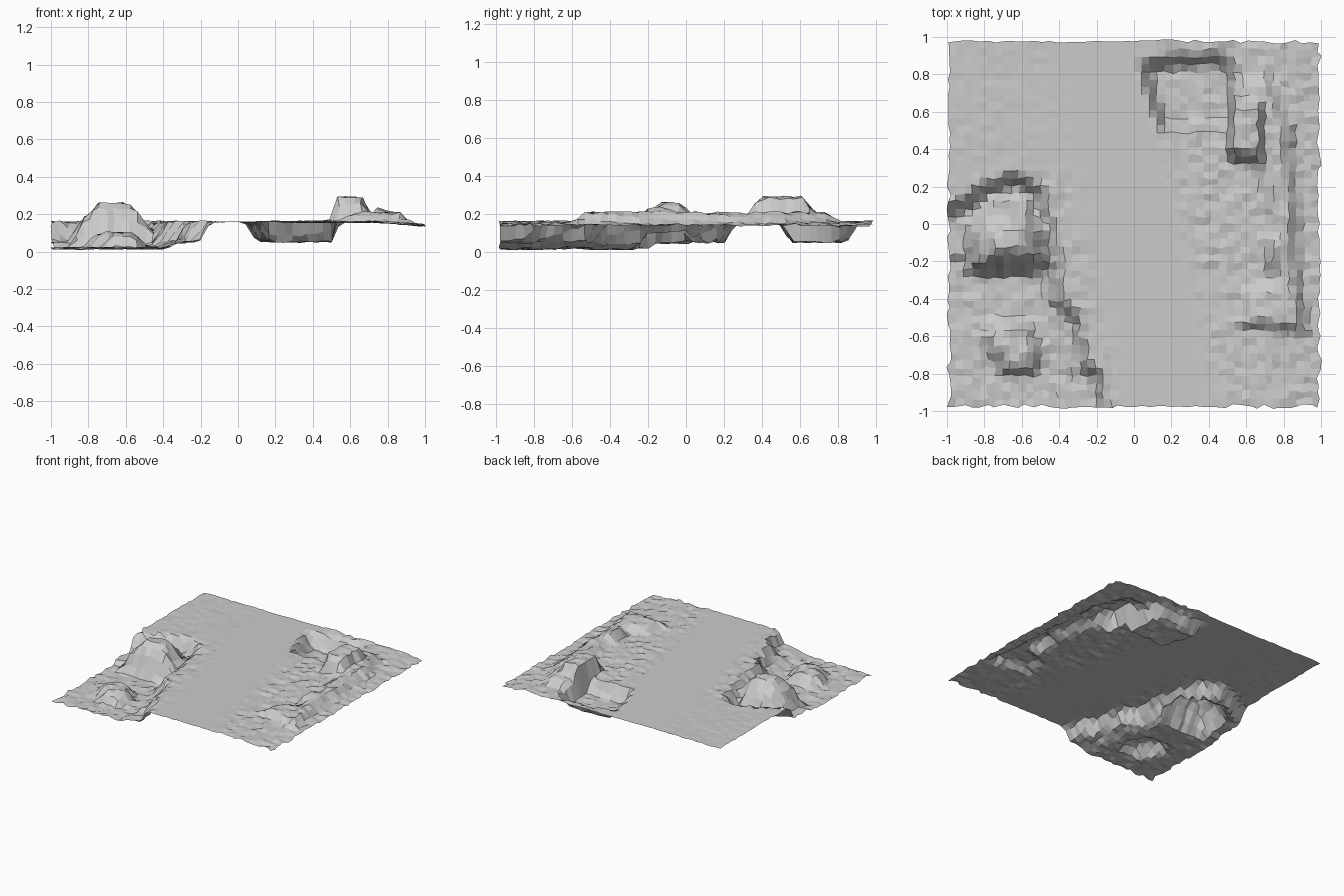
import bpy, bmesh, random, math
from mathutils import Vector
from mathutils.geometry import intersect_point_line

if "Cube" in bpy.data.objects:
    bpy.data.objects.remove(bpy.data.objects["Cube"])

random.seed(4)
BASE = 0.16
N = 48


def depth_inside(p, poly):
    """Distance inside a polygon outline (negative when outside)."""
    inside, best = False, 9.0
    for i, a in enumerate(poly):
        b = poly[i - 1]
        if (a[1] > p.y) != (b[1] > p.y):
            if p.x < (b[0] - a[0]) * (p.y - a[1]) / (b[1] - a[1]) + a[0]:
                inside = not inside
        q, t = intersect_point_line(p, Vector(a), Vector(b))
        t = min(1, max(0, t))
        best = min(best, (p - Vector(a).lerp(Vector(b), t)).length)
    return best if inside else -best


# Each feature: outline, level of its floor or plateau, width of its wall
features = [
    # large front-left pit with the arched bay behind it
    ([(-1.2, 0.0), (-.97, .10), (-.8, .21), (-.65, .27), (-.5, .22), (-.44, .05),
      (-.40, -.1), (-.37, -.4), (-.28, -.5), (-.24, -.75), (-.16, -.82),
      (-.14, -1.2), (-1.2, -1.2)], 0.05, 0.06),
    # deeper floor
    ([(-1.2, -.15), (-.45, -.15), (-.42, -.45), (-.33, -.7), (-.33, -1.2),
      (-1.2, -1.2)], 0.018, 0.06),
    # mound in the pit, lower shoulder then summit
    ([(-.88, -.27), (-.9, 0), (-.75, .14), (-.56, .13), (-.44, -.02),
      (-.42, -.24), (-.6, -.28)], 0.19, 0.08),
    ([(-.81, -.21), (-.79, 0), (-.66, .04), (-.53, 0), (-.49, -.2)], 0.262, 0.07),
    # small mound on the pit floor
    ([(-.84, -.62), (-.74, -.5), (-.58, -.5), (-.47, -.66), (-.5, -.82),
      (-.68, -.83)], 0.10, 0.07),
    # back-right pit
    ([(.02, .86), (.2, .91), (.5, .91), (.55, .82), (.56, .53), (.4, .49),
      (.14, .49), (.08, .65)], 0.055, 0.06),
    # long right ridge
    ([(.5, .8), (.48, .36), (.66, .28), (.7, -.02), (.72, -.27), (.6, -.35),
      (.52, -.56), (.95, -.6), (.9, -.3), (.85, .5), (.72, .8)], 0.207, 0.06),
    ([(.68, -.05), (.7, -.25), (.8, -.25), (.79, -.05)], 0.235, 0.04),
    # raised block
    ([(.49, .68), (.49, .35), (.69, .34), (.69, .66)], 0.292, 0.04),
]


def height(x, y):
    p, z = Vector((x, y)), BASE
    for poly, level, wall in features:
        t = min(1, max(0, depth_inside(p, poly) / wall))
        z += (level - z) * t
    # gentle fall towards the right-hand edge
    return z - 0.02 * max(0, (x - .75) / .25) * (1 if z < .2 else 0)


# Terrain sheet
bm = bmesh.new()
bmesh.ops.create_grid(bm, x_segments=N, y_segments=N, size=0.98)
for v in bm.verts:
    x, y = v.co.x, v.co.y
    # the smooth track runs front to back through the middle
    centre = 0.0 - 0.2 * y
    rough = min(1, max(0, (abs(x - centre) - .2) / .15))
    if x < -.15 and y > .25:
        rough *= 0.3
    edge = max(abs(x), abs(y)) > .97
    j = 0.009 * rough + (0.004 if edge else 0)
    v.co.z = max(0, height(x, y) + random.uniform(-.008, .008) * rough)
    v.co.x = x * 1.01 + random.uniform(-j, j)
    v.co.y = y * 0.995 + random.uniform(-j, j)

mesh = bpy.data.meshes.new("terrain")
bm.to_mesh(mesh)
bm.free()
terrain = bpy.data.objects.new("terrain", mesh)
bpy.context.collection.objects.link(terrain)
